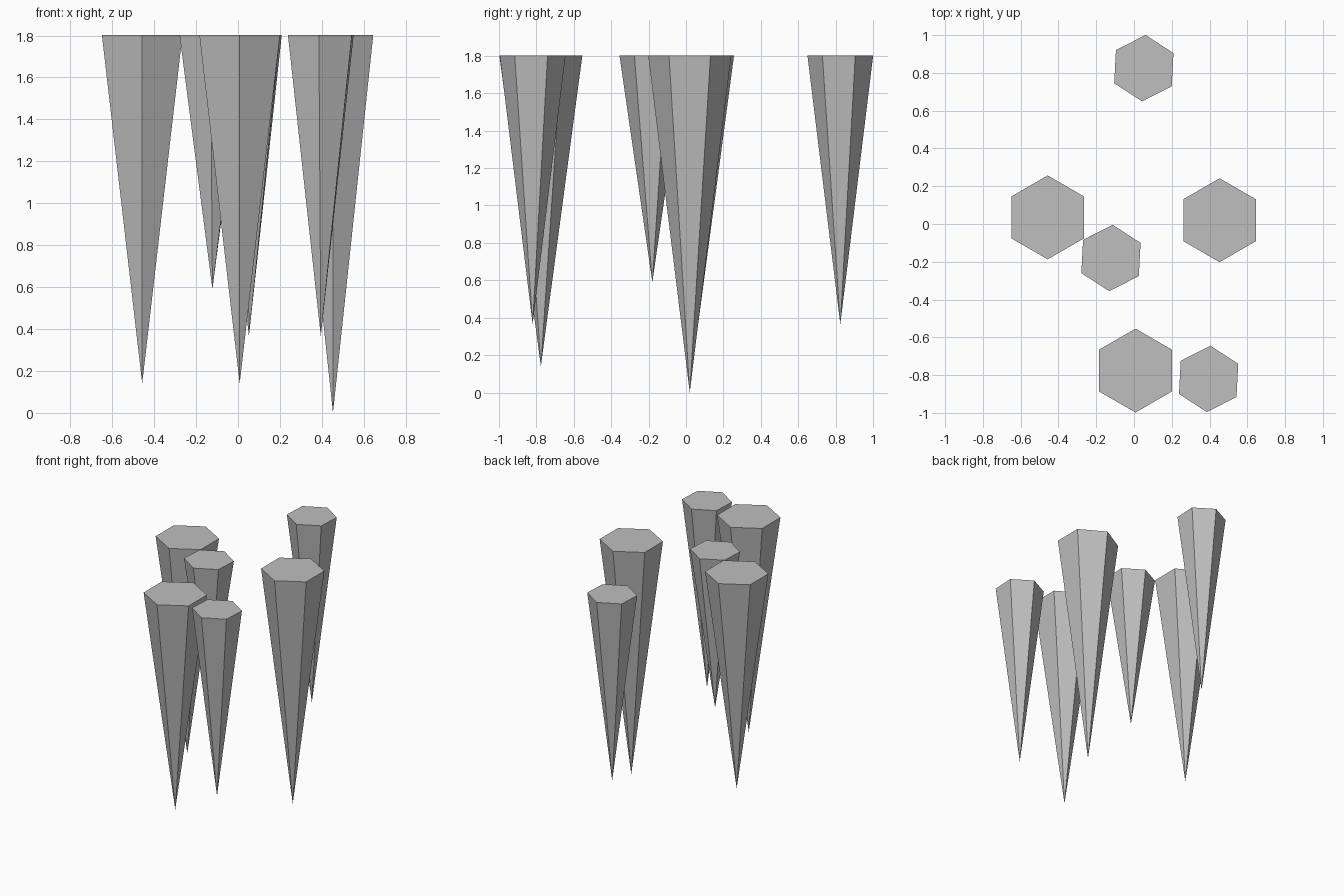
import bpy
from math import radians

cube = bpy.data.objects.get("Cube")
if cube:
    bpy.data.objects.remove(cube, do_unlink=True)

stone = bpy.data.materials.new("grey_stone")
stone.use_nodes = True
colour = (0.52, 0.52, 0.52, 1)
stone.diffuse_color = colour
stone.node_tree.nodes["Principled BSDF"].inputs["Base Color"].default_value = colour

TOP = 1.803  # shared height of all the flat tops


def spike(name, x, y, radius, tip, turn=0):
    """Six-sided spike, flat on top, with its point hanging down to height tip."""
    bpy.ops.mesh.primitive_cone_add(
        vertices=6, radius1=0, radius2=radius, depth=TOP - tip,
        end_fill_type='NGON', location=(x, y, (TOP + tip) / 2),
        rotation=(0, 0, radians(turn)))
    obj = bpy.context.object
    obj.name = name
    obj.data.materials.append(stone)


# Large spikes
spike("large_spike_left", 0.453, 0.02, 0.222, 0)
spike("large_spike_right", -0.457, 0.035, 0.222, 0.14)
spike("large_spike_front", 0.008, -0.776, 0.222, 0.14)

# Small spikes, slightly turned
spike("small_spike_middle", -0.122, -0.18, 0.176, 0.59, -3)
spike("small_spike_front", 0.395, -0.82, 0.176, 0.365, -3)
spike("small_spike_back", 0.052, 0.825, 0.176, 0.365, -3)
